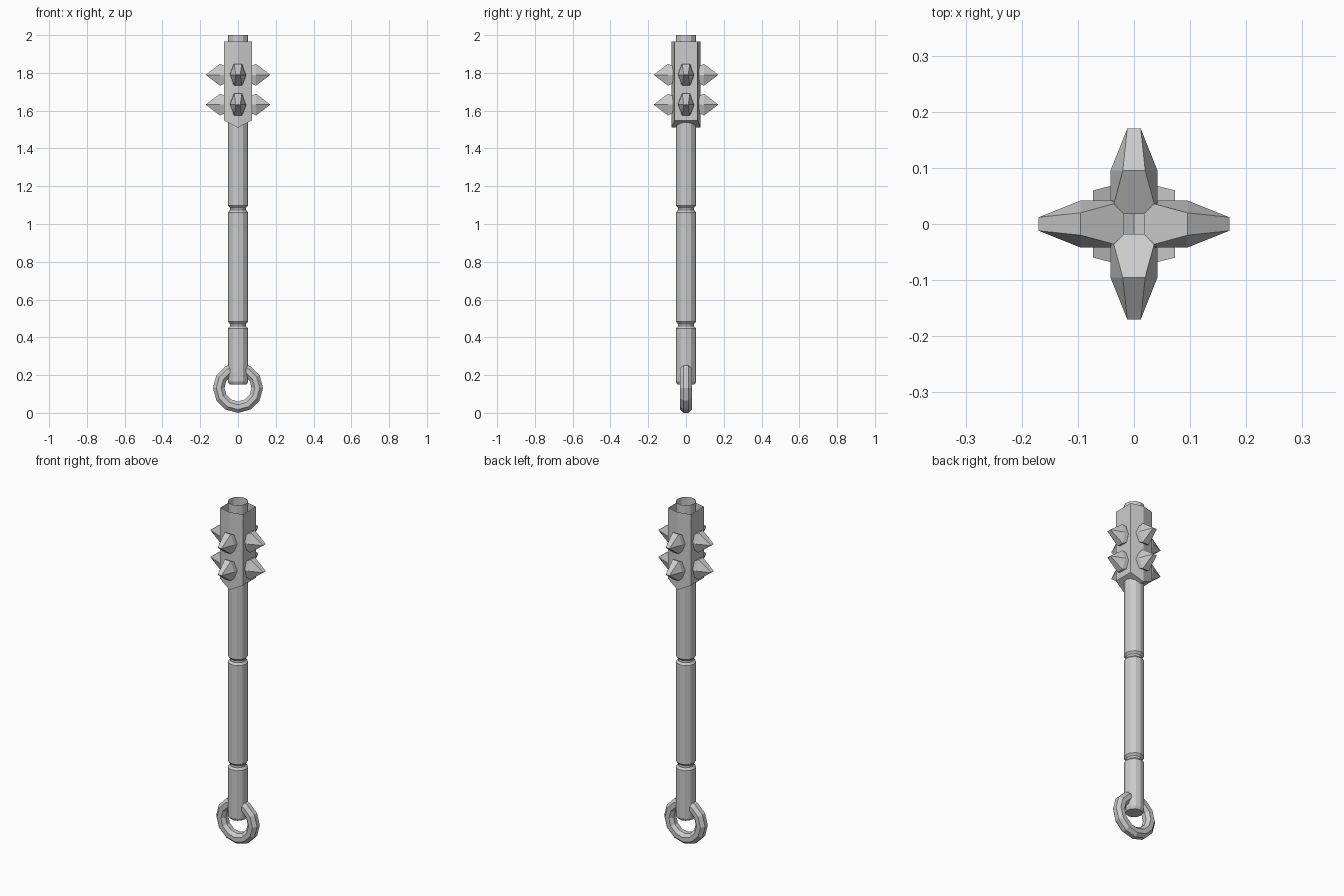
import bpy
import bmesh
from math import cos, sin, pi
from mathutils import Matrix, Vector

if "Cube" in bpy.data.objects:
    bpy.data.objects.remove(bpy.data.objects["Cube"], do_unlink=True)

steel = bpy.data.materials.new("grey_steel")
steel.use_nodes = True
grey = (0.6, 0.6, 0.6, 1)
steel.diffuse_color = grey
steel.node_tree.nodes["Principled BSDF"].inputs["Base Color"].default_value = grey


def loft(name, loops, cap_start=False, cap_end=False, cyclic=False):
    """Skin a list of equally long point loops."""
    bm = bmesh.new()
    rows = [[bm.verts.new(p) for p in loop] for loop in loops]
    pairs = list(zip(rows, rows[1:]))
    if cyclic:
        pairs.append((rows[-1], rows[0]))
    for a, b in pairs:
        for i in range(len(a)):
            j = (i + 1) % len(a)
            bm.faces.new((a[i], a[j], b[j], b[i]))
    if cap_start:
        bm.faces.new(rows[0][::-1])
    if cap_end:
        bm.faces.new(rows[-1])
    bmesh.ops.remove_doubles(bm, verts=bm.verts, dist=0.0001)
    bmesh.ops.recalc_face_normals(bm, faces=bm.faces)
    mesh = bpy.data.meshes.new(name)
    bm.to_mesh(mesh)
    bm.free()
    mesh.materials.append(steel)
    obj = bpy.data.objects.new(name, mesh)
    bpy.context.collection.objects.link(obj)
    return obj


def circle(radius, z, sides=12):
    return [(radius * cos(2 * pi * i / sides), radius * sin(2 * pi * i / sides), z)
            for i in range(sides)]


# Handle: hollow at the top, with two grooves
R = 0.054
profile = [(0.045, 0.15), (R, 0.165)]
for z in (0.465, 1.08):
    profile += [(R, z - 0.018), (0.043, z - 0.006), (0.043, z + 0.006), (R, z + 0.018)]
profile += [(R, 2.0)]
loft("handle", [circle(r, z) for r, z in profile], cap_start=True)

# Head: six-sided sleeve, open on top, with a keel-shaped underside
outline = [(0, 0.078), (-0.073, 0.06), (-0.073, -0.06),
           (0, -0.078), (0.073, -0.06), (0.073, 0.06)]
bottom = [(x, y, 1.51 if x == 0 else 1.548) for x, y in outline]
head = loft("head", [bottom, [(x, y, 1.965) for x, y in outline]])
bm = bmesh.new()
bm.from_mesh(head.data)
bm.verts.ensure_lookup_table()
for ids in ((0, 1, 2, 3), (3, 4, 5, 0)):
    bm.faces.new([bm.verts[i] for i in ids])
bmesh.ops.recalc_face_normals(bm, faces=bm.faces)
bm.to_mesh(head.data)
bm.free()


# Spikes: wedge-tipped, six-sided, in two rows of four
def hexagon(x, ridge, side, height):
    return [(x, side, 0), (x, ridge, height), (x, -ridge, height),
            (x, -side, 0), (x, -ridge, -height), (x, ridge, -height)]


spike = [hexagon(0.018, 0.041, 0.042, 0.02),
         hexagon(0.095, 0.02, 0.042, 0.058),
         hexagon(0.17, 0.012, 0.012, 0.001)]
for row, z in (("lower", 1.632), ("upper", 1.79)):
    for k, side in enumerate(("left", "back", "right", "front")):
        place = Matrix.Translation((0, 0, z)) @ Matrix.Rotation(k * pi / 2, 4, "Z")
        loops = [[place @ Vector(p) for p in loop] for loop in spike]
        loft(f"spike_{row}_{side}", loops, cap_start=True, cap_end=True)

# Ring hanging through the foot of the handle
tube, major = 0.033, 0.102
centre = major + tube * cos(pi / 8)
loops = []
for i in range(12):
    a = 2 * pi * i / 12
    section = []
    for j in range(8):
        b = 2 * pi * (j + 0.5) / 8
        r = major + tube * cos(b)
        section.append((r * cos(a), tube * sin(b), centre + r * sin(a)))
    loops.append(section)
loft("ring", loops, cyclic=True)
